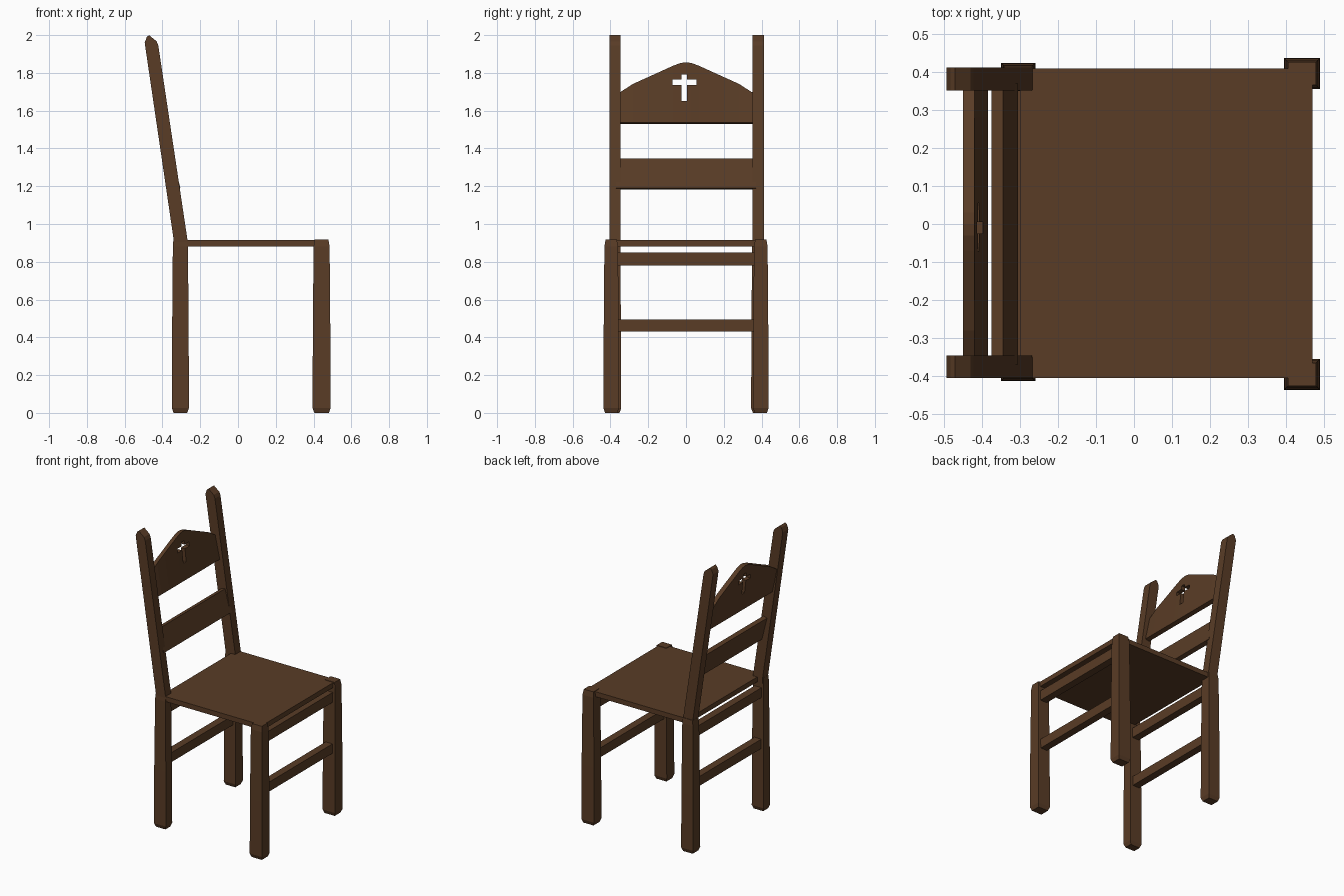
import bpy, bmesh

if "Cube" in bpy.data.objects:
    bpy.data.objects.remove(bpy.data.objects["Cube"])

wood = bpy.data.materials.new("brown_wood")
wood.diffuse_color = (0.10, 0.045, 0.019, 1)
wood.use_nodes = True
wood.node_tree.nodes["Principled BSDF"].inputs["Base Color"].default_value = wood.diffuse_color


def make_object(name, bm):
    bmesh.ops.recalc_face_normals(bm, faces=bm.faces[:])
    mesh = bpy.data.meshes.new(name)
    bm.to_mesh(mesh)
    bm.free()
    mesh.materials.append(wood)
    obj = bpy.data.objects.new(name, mesh)
    bpy.context.collection.objects.link(obj)
    return obj


def loft(name, rings):
    """Skin a list of matching closed rings and cap both ends."""
    bm = bmesh.new()
    loops = [[bm.verts.new(p) for p in ring] for ring in rings]
    n = len(loops[0])
    for a, b in zip(loops, loops[1:]):
        for i in range(n):
            j = (i + 1) % n
            bm.faces.new((a[i], a[j], b[j], b[i]))
    bm.faces.new(loops[0])
    bm.faces.new(loops[-1])
    return make_object(name, bm)


def rect(x0, x1, y0, y1, z, inset=0.0):
    x0, x1, y0, y1 = x0 + inset, x1 - inset, y0 + inset, y1 - inset
    return [(x0, y0, z), (x1, y0, z), (x1, y1, z), (x0, y1, z)]


def box(name, x0, x1, y0, y1, z0, z1):
    return loft(name, [rect(x0, x1, y0, y1, z0), rect(x0, x1, y0, y1, z1)])


def prism(name, profile, y0, y1):
    """Extrude an (x, z) profile along y."""
    return loft(name, [[(x, y, z) for x, z in profile] for y in (y0, y1)])


def leg(name, x0, x1, y0, y1, top_inset):
    """Slightly tapered square leg with eased ends."""
    steps = [(0, 0.009), (0.025, 0.0), (0.40, 0.001), (0.88, 0.005), (0.917, top_inset)]
    return loft(name, [rect(x0, x1, y0, y1, z, i) for z, i in steps])


# Legs
leg("front_leg_right", 0.395, 0.49, 0.355, 0.437, 0.011)
leg("front_leg_left", 0.395, 0.49, -0.437, -0.355, 0.011)
leg("back_leg_right", -0.35, -0.26, 0.345, 0.424, 0.008)
leg("back_leg_left", -0.35, -0.26, -0.413, -0.343, 0.008)

# Leaning back posts with peaked tops
post = [(-0.341, 0.88), (-0.268, 0.88), (-0.268, 0.92), (-0.422, 1.945),
        (-0.431, 1.967), (-0.471, 2.0), (-0.483, 1.99), (-0.494, 1.96), (-0.341, 0.92)]
prism("back_post_right", post, 0.352, 0.412)
prism("back_post_left", post, -0.406, -0.346)

# Seat
box("seat", -0.30, 0.47, -0.405, 0.41, 0.88, 0.914)

# Stretchers between each pair of legs
for side, x in (("front", 0.443), ("back", -0.305)):
    for level, z0, z1 in (("upper", 0.78, 0.848), ("lower", 0.43, 0.495)):
        box(f"{side}_{level}_stretcher", x - 0.026, x + 0.026, -0.37, 0.37, z0, z1)

# Lower back slat
prism("lower_back_slat",
      [(-0.335, 1.182), (-0.305, 1.190), (-0.345, 1.346), (-0.375, 1.339)], -0.37, 0.37)

# Upper back slat with arched top edge
half = [(0.37, 1.69), (0.345, 1.70), (0.28, 1.742), (0.20, 1.778), (0.07, 1.837), (0.03, 1.852)]
arch = [(-y, z) for y, z in half] + [(0, 1.856)] + [(y, z) for y, z in reversed(half)]
upper = loft("upper_back_slat", [
    [(-0.415, y, 1.530), (-0.385, y, 1.537), (-0.42, y, z), (-0.45, y, z - 0.005)]
    for y, z in arch])

# Cross-shaped opening cut through the slat
cross = [(-0.025, 1.65), (0.005, 1.65), (0.005, 1.737), (0.055, 1.737), (0.055, 1.765),
         (0.005, 1.765), (0.005, 1.792), (-0.025, 1.792), (-0.025, 1.765),
         (-0.072, 1.765), (-0.072, 1.737), (-0.025, 1.737)]
cutter = loft("cross_cutter", [[(x, y, z) for y, z in cross] for x in (-0.6, -0.2)])
cutter.hide_render = True
mod = upper.modifiers.new("cross_opening", "BOOLEAN")
mod.operation = "DIFFERENCE"
mod.solver = "EXACT"
mod.object = cutter
bpy.context.view_layer.objects.active = upper
upper.select_set(True)
bpy.ops.object.modifier_apply(modifier=mod.name)
bpy.data.objects.remove(cutter, do_unlink=True)
